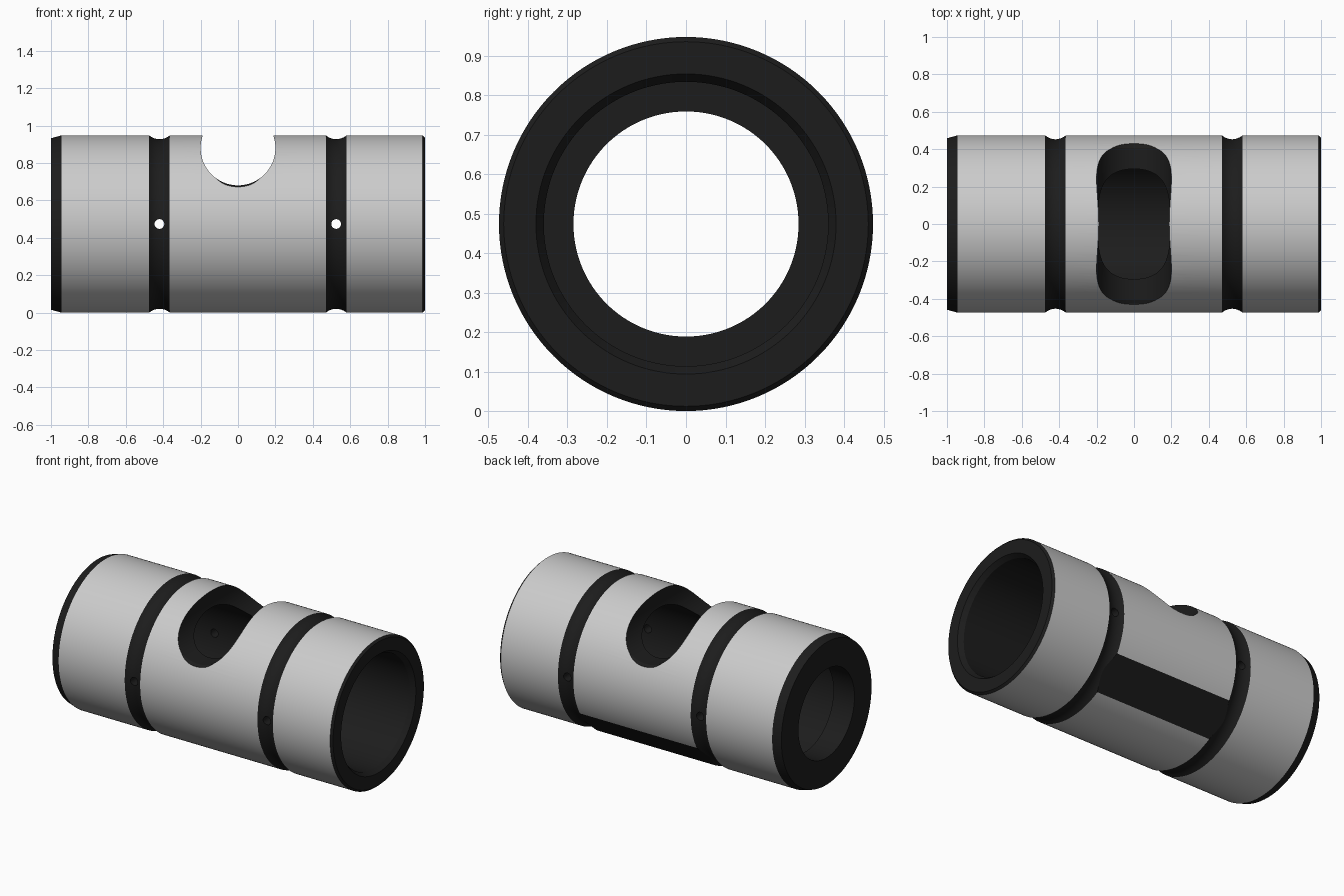
import bpy, bmesh, math
from mathutils import Matrix, Vector

if "Cube" in bpy.data.objects:
    bpy.data.objects.remove(bpy.data.objects["Cube"])

R, BORE, LIP = 0.4735, 0.36, 0.285
CZ = R
black = bpy.data.materials.new("black_finish")
black.diffuse_color = (0.012, 0.012, 0.012, 1)
black.use_nodes = True
black.node_tree.nodes["Principled BSDF"].inputs["Base Color"].default_value = black.diffuse_color


def finish(bm, name):
    bmesh.ops.recalc_face_normals(bm, faces=bm.faces[:])
    me = bpy.data.meshes.new(name)
    bm.to_mesh(me)
    bm.free()
    me.materials.append(None)      # slot 0: plain grey
    me.materials.append(black)     # slot 1: black
    ob = bpy.data.objects.new(name, me)
    bpy.context.collection.objects.link(ob)
    return ob


def revolve(name, pts, mats, segs, closed, matrix):
    """Spin (axial, radius) points about x; one material index per segment."""
    bm = bmesh.new()
    rings = []
    for x, r in pts:
        rings.append([bm.verts.new((x, r * math.cos(a), r * math.sin(a)))
                      for a in (2 * math.pi * i / segs for i in range(segs))])
    n = len(pts)
    for k in range(n if closed else n - 1):
        a, b = rings[k], rings[(k + 1) % n]
        for i in range(segs):
            j = (i + 1) % segs
            bm.faces.new((a[i], a[j], b[j], b[i])).material_index = mats[k]
    if not closed:
        for ring in (rings[0], rings[-1]):
            bm.faces.new(ring).material_index = 1
    bm.transform(matrix)
    return finish(bm, name)


def groove(cx, half=0.055, depth=0.02, steps=8):
    """Shallow circular-arc groove profile."""
    rad = (half * half + depth * depth) / (2 * depth)
    out = []
    for i in range(steps + 1):
        x = -half + 2 * half * i / steps
        out.append((cx + x, R + rad - depth - math.sqrt(rad * rad - x * x)))
    return out


# Sleeve body: outer skin with two grooves, then the stepped bore
pts, mats = [(-1, R - 0.015), (-0.945, R)], [1, 0]
for cx in (-0.42, 0.525):
    g = groove(cx)
    pts += g
    mats += [1] * (len(g) - 1) + [0]
pts += [(0.987, R), (1, R - 0.012), (1, 0.38), (0.97, BORE), (-0.85, BORE), (-0.85, LIP), (-1, LIP)]
mats += [1] * 7
up = Matrix.Translation((0, 0, CZ))
body = revolve("sleeve_body", pts, mats, 128, True, up)

cutters = []
to_y = Matrix.Rotation(math.pi / 2, 4, 'Z')

# Saddle cut-out across the top, slightly flared at both mouths
prof = [(-0.6, 0.208), (-0.425, 0.208), (-0.405, 0.2), (0.405, 0.2), (0.425, 0.208), (0.6, 0.208)]
cutters.append(revolve("saddle_cutter", prof, [1] * 6, 96, False,
                       Matrix.Translation((0, 0, 0.88)) @ to_y))

# Small cross holes in the grooves
for cx in (-0.42, 0.525):
    cutters.append(revolve("cross_hole_cutter", [(-0.6, 0.026), (0.6, 0.026)], [1, 1], 24, False,
                           Matrix.Translation((cx, 0, CZ)) @ to_y))

# Flat on the lower back, between the grooves
bm = bmesh.new()
bmesh.ops.create_cube(bm, size=1)
bm.transform(up @ Matrix.Rotation(-math.pi / 4, 4, 'X')
             @ Matrix.Translation((0.0525, 0.4565 + 0.1, 0))
             @ Matrix.Diagonal((0.945, 0.2, 0.4, 1)))
for f in bm.faces:
    f.material_index = 1
cutters.append(finish(bm, "flat_cutter"))

# Cut, then drop the helpers
bpy.context.view_layer.objects.active = body
body.select_set(True)
for c in cutters:
    c.hide_render = True
    m = body.modifiers.new("cut", 'BOOLEAN')
    m.operation, m.object, m.solver = 'DIFFERENCE', c, 'EXACT'
    bpy.ops.object.modifier_apply(modifier=m.name)
    bpy.data.objects.remove(c)

bpy.ops.object.shade_smooth_by_angle(angle=math.radians(12))
